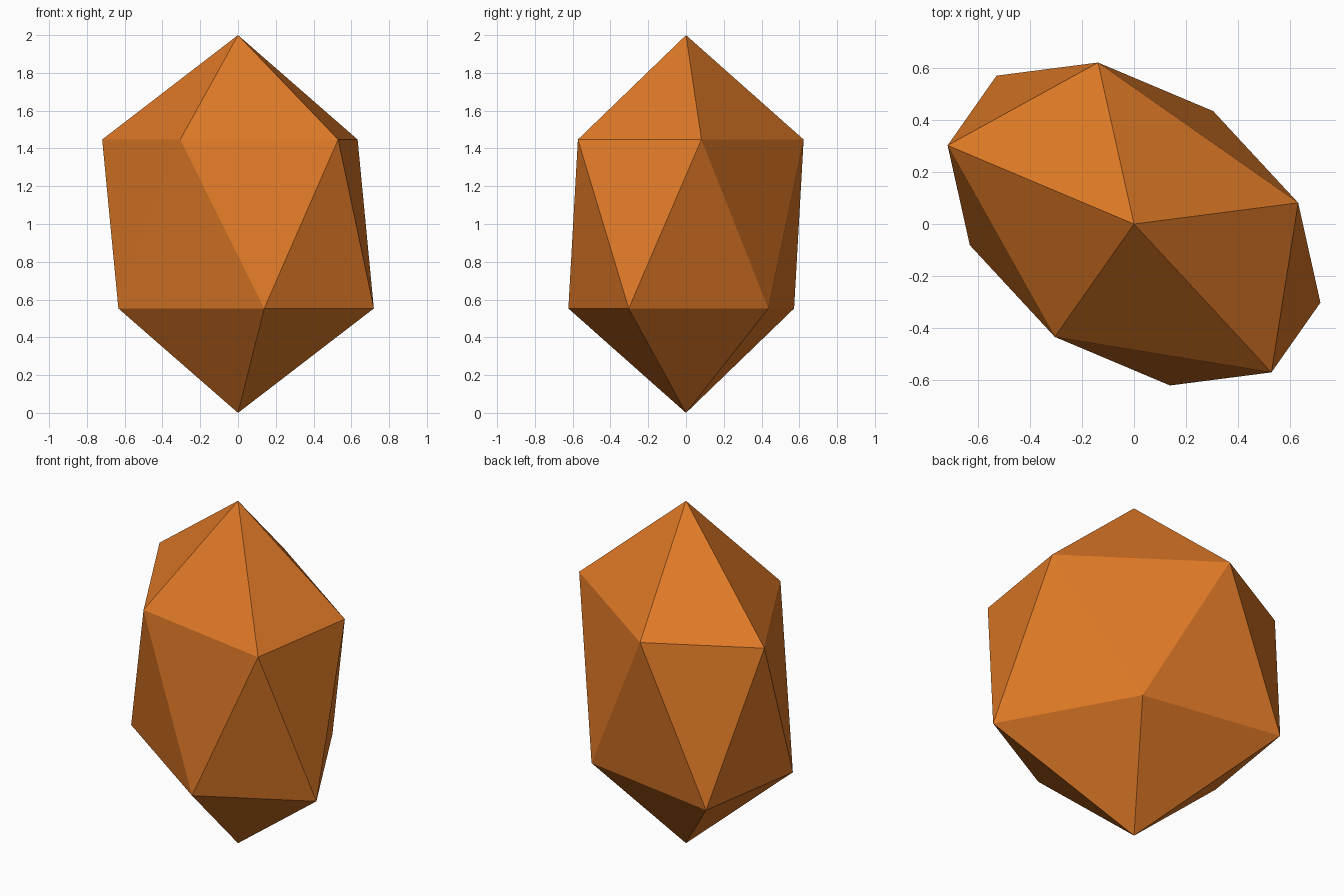
import bpy, bmesh
from mathutils import Matrix

if "Cube" in bpy.data.objects:
    bpy.data.objects.remove(bpy.data.objects["Cube"])

# Flat orange stone colour
orange = bpy.data.materials.new("orange_stone")
orange.diffuse_color = (0.73, 0.19, 0.02, 1.0)
orange.use_nodes = True
orange.node_tree.nodes["Principled BSDF"].inputs["Base Color"].default_value = orange.diffuse_color

# Faceted gem: a 20-sided ball, skewed and squeezed sideways, standing on its point
bm = bmesh.new()
bmesh.ops.create_icosphere(bm, subdivisions=1, radius=1.0)
skew = Matrix(((-0.804, -0.098, 0, 0),
               (0.339, -0.622, 0, 0),
               (0, 0, 1, 1),
               (0, 0, 0, 1)))
bmesh.ops.transform(bm, matrix=skew, verts=bm.verts)
bmesh.ops.recalc_face_normals(bm, faces=bm.faces)
for face in bm.faces:
    face.smooth = False

mesh = bpy.data.meshes.new("gem_stone")
bm.to_mesh(mesh)
bm.free()
mesh.materials.append(orange)
gem = bpy.data.objects.new("gem_stone", mesh)
bpy.context.collection.objects.link(gem)
